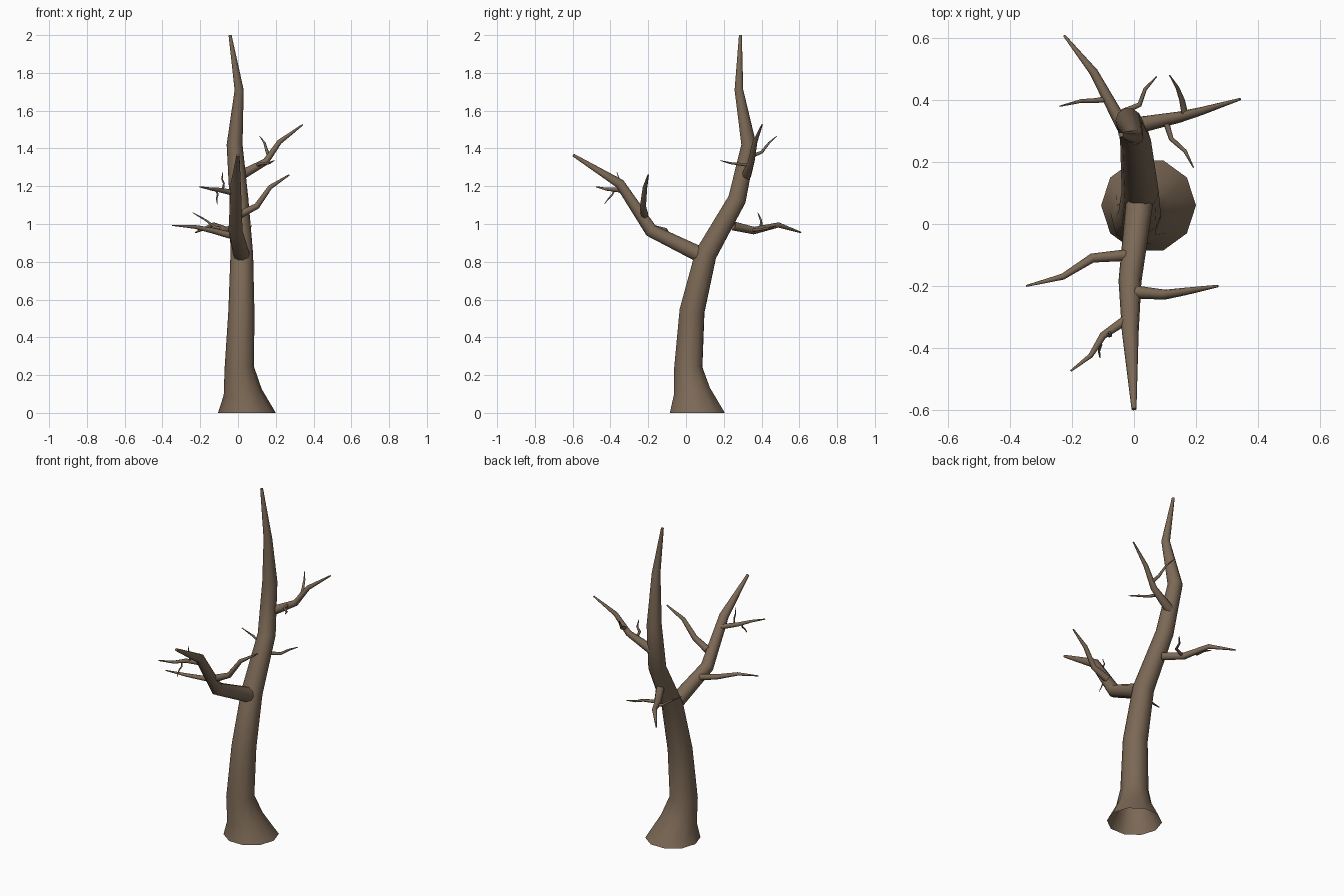
import bpy, bmesh, math
from mathutils import Vector

bark = bpy.data.materials.new("brown bark")
bark.diffuse_color = (0.20, 0.14, 0.092, 1)


def limb(name, pts, sides, flat_start=False):
    """Tapered tube through (x, y, z, radius) points, open at its root, capped at its tip."""
    bm = bmesh.new()
    P = [Vector(p[:3]) for p in pts]
    rings, side = [], None
    for i, p in enumerate(P):
        a = (p - P[i - 1]).normalized() if i else (P[1] - p).normalized()
        b = (P[i + 1] - p).normalized() if i < len(P) - 1 else a
        t = (a + b).normalized()
        if i == 0 and flat_start:
            t = Vector((0, 0, 1))
        if side is None:
            side = Vector((1, 0, 0)) if abs(t.x) < 0.8 else Vector((0, 1, 0))
        side = (side - t * side.dot(t)).normalized()   # carry the frame along
        up = t.cross(side)
        rings.append([bm.verts.new(p + pts[i][3] * (math.cos(k * math.tau / sides) * side
                                                    + math.sin(k * math.tau / sides) * up))
                      for k in range(sides)])
    for r, q in zip(rings, rings[1:]):
        for k in range(sides):
            n = (k + 1) % sides
            bm.faces.new((r[k], r[n], q[n], q[k])).smooth = True
    bm.faces.new(rings[-1])
    me = bpy.data.meshes.new(name)
    bm.to_mesh(me)
    bm.free()
    me.materials.append(bark)
    bpy.context.collection.objects.link(bpy.data.objects.new(name, me))


# trunk with flared foot
limb("trunk", [(.047, .06, 0, .153), (.025, .032, .11, .102), (.007, .012, .24, .078),
               (.018, .032, .54, .069), (.02, .105, .84, .06), (.005, .27, 1.13, .05),
               (-.018, .333, 1.42, .042), (.006, .28, 1.71, .024), (-.042, .288, 2.0, .008)],
     10, True)

# large front fork
limb("front_fork", [(.018, .07, .84, .044), (-.013, -.185, .965, .037),
                    (-.012, -.35, 1.213, .027), (0, -.597, 1.365, .008)], 10)

# side branches
branches = {
    "upper_right_branch": [(.01, .318, 1.255, .027), (.147, .345, 1.33, .018),
                           (.22, .365, 1.435, .013), (.343, .403, 1.526, .004)],
    "back_branch": [(0, .25, .99, .024), (-.06, .36, .965, .02),
                    (-.13, .49, .995, .014), (-.225, .608, .955, .004)],
    "fork_right_branch": [(.01, -.22, 1.05, .021), (.1, -.228, 1.095, .016),
                          (.17, -.217, 1.195, .012), (.271, -.2, 1.26, .004)],
    "fork_left_branch": [(-.02, -.1, .935, .019), (-.135, -.11, .965, .015),
                         (-.23, -.17, .985, .01), (-.348, -.2, .993, .003)],
    "fork_end_branch": [(-.02, -.305, 1.165, .016), (-.1, -.36, 1.18, .012),
                        (-.14, -.425, 1.185, .008), (-.204, -.474, 1.197, .003)],
}
for name, pts in branches.items():
    limb(name, pts, 8)

# thin twigs on the branches
twigs = {
    "upper_back_twig": [(.165, .35, 1.36, .011), (.155, .4, 1.38, .009),
                        (.14, .44, 1.43, .006), (.115, .48, 1.465, .002)],
    "upper_front_twig": [(.1, .34, 1.31, .01), (.12, .275, 1.318, .008),
                         (.165, .235, 1.322, .006), (.192, .182, 1.336, .002)],
    "back_left_twig": [(-.075, .405, .972, .01), (-.125, .398, .985, .008),
                       (-.17, .397, 1.02, .006), (-.24, .38, 1.06, .002)],
    "back_right_twig": [(-.04, .36, .968, .01), (.018, .385, .97, .008),
                        (.036, .435, .978, .006), (.073, .476, .99, .002)],
    "fork_up_twig": [(-.08, -.35, 1.18, .006), (-.075, -.36, 1.215, .005),
                     (-.085, -.355, 1.24, .004), (-.08, -.366, 1.275, .0015)],
    "fork_down_twig": [(-.115, -.38, 1.18, .006), (-.107, -.39, 1.155, .005),
                       (-.113, -.41, 1.135, .004), (-.11, -.432, 1.105, .0015)],
}
for name, pts in twigs.items():
    limb(name, pts, 6)
